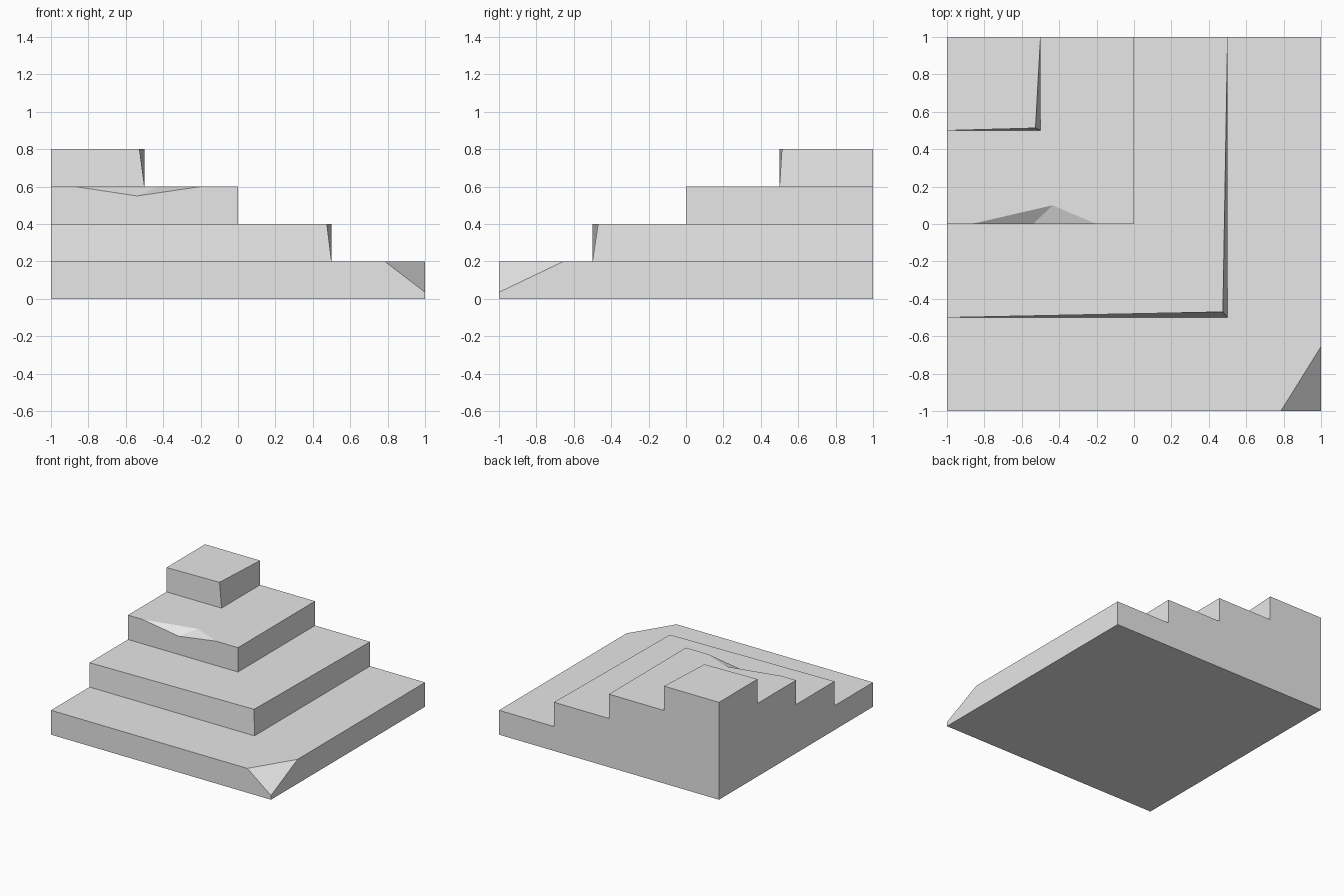
import bpy
import bmesh
from mathutils import Vector

cube = bpy.data.objects.get("Cube")
if cube:
    bpy.data.objects.remove(cube, do_unlink=True)

# Single stone colour
stone = bpy.data.materials.new("grey_stone")
stone.use_nodes = True
colour = (0.8, 0.8, 0.8, 1)
stone.diffuse_color = colour
stone.node_tree.nodes["Principled BSDF"].inputs["Base Color"].default_value = colour

STEP = 0.2
CORNERS = [1, 0.5, 0, -0.5]
bm = bmesh.new()
verts = {}


def face(points):
    """Add a face, sharing vertices between neighbouring parts."""
    ring = []
    for p in points:
        key = tuple(round(v, 3) for v in p)
        if key not in verts:
            verts[key] = bm.verts.new(key)
        ring.append(verts[key])
    bm.faces.new(ring)


def outline(c, z):
    """Front-right end, outer corner and back-left end of a tier's edge."""
    return [Vector((-1, -c, z)), Vector((c, -c, z)), Vector((c, 1, z))]


front_wall, back_wall = [], []
for i, c in enumerate(CORNERS):
    z0, z1 = i * STEP, (i + 1) * STEP
    w0, c0, n0 = outline(c, z0)
    w1, c1, n1 = outline(c, z1)
    chips = []
    if i == 0:
        # Broken outer corner of the base
        low, left, right = (1, -1, 0.035), (0.785, -1, z1), (1, -0.655, z1)
        front, side = [w1, left, low], [low, right, n1]
        rim = [w1, left, right, n1]
        chips = [[left, low, right]]
    elif i == 2:
        # Chipped front edge
        a, b = (-0.87, 0, z1), (-0.54, 0, 0.55)
        d, e = (-0.2, 0, z1), (-0.435, 0.1, z1)
        front, side = [w1, a, b, d, c1], [c1, n1]
        rim = [w1, a, e, d, c1, n1]
        chips = [[a, b, e], [b, d, e]]
    else:
        # Worn corner, leaning inwards at the top
        worn = c1 + (Vector((-0.025, 0.03, 0)) if i == 1 else Vector((-0.027, 0.013, 0)))
        front, side, rim = [w1, worn], [worn, n1], [w1, worn, n1]

    # Risers and broken facets
    face([w0, c0] + front[::-1])
    face([c0, n0] + side[::-1])
    for chip in chips:
        face(chip)

    # Tread up to the next tier, or the top slab
    if i + 1 < len(CORNERS):
        face(rim + outline(CORNERS[i + 1], z1)[::-1])
    else:
        face(rim + [(-1, 1, z1)])
    front_wall += [w0, w1]
    back_wall += [n0, n1]

# Straight stepped walls and the underside
top = len(CORNERS) * STEP
face(front_wall + [(-1, 1, top), (-1, 1, 0)])
face(back_wall + [(-1, 1, top), (-1, 1, 0)])
face([(-1, -1, 0), (-1, 1, 0), (1, 1, 0), (1, -1, 0)])

bmesh.ops.recalc_face_normals(bm, faces=bm.faces)
mesh = bpy.data.meshes.new("stepped_pyramid_corner")
bm.to_mesh(mesh)
bm.free()
mesh.materials.append(stone)
pyramid = bpy.data.objects.new("stepped_pyramid_corner", mesh)
bpy.context.collection.objects.link(pyramid)
